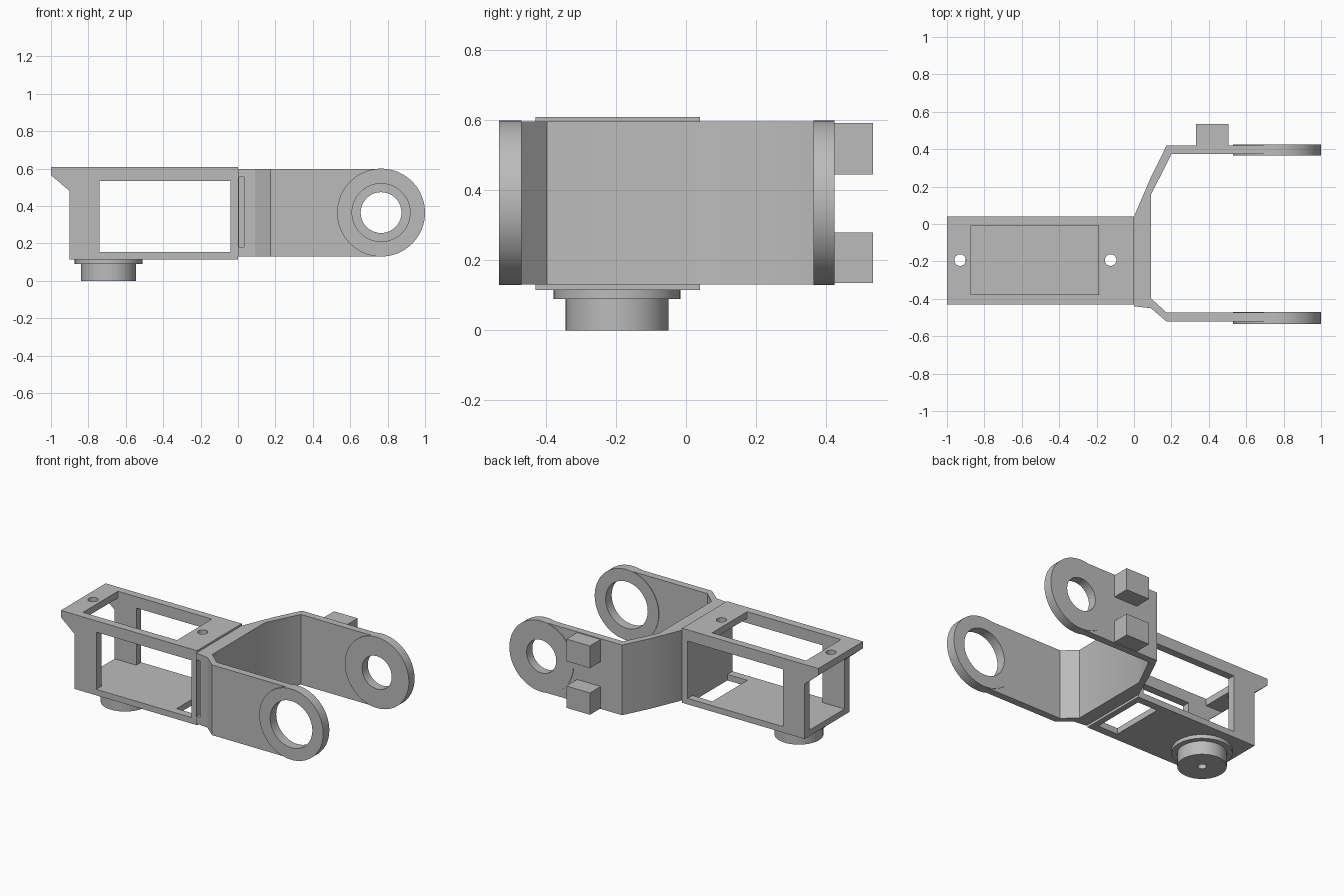
import bpy, bmesh, math
from mathutils import Vector

cube = bpy.data.objects.get("Cube")
if cube:
    bpy.data.objects.remove(cube, do_unlink=True)

grey = bpy.data.materials.new("plain grey")
grey.use_nodes = True
grey.diffuse_color = (0.5, 0.5, 0.5, 1)
grey.node_tree.nodes["Principled BSDF"].inputs["Base Color"].default_value = (0.5, 0.5, 0.5, 1)


def prism(name, points, along):
    """Extrude a closed outline (3D points) by a vector."""
    bm = bmesh.new()
    face = bm.faces.new([bm.verts.new(p) for p in points])
    grown = bmesh.ops.extrude_face_region(bm, geom=[face])
    verts = [v for v in grown["geom"] if isinstance(v, bmesh.types.BMVert)]
    bmesh.ops.translate(bm, verts=verts, vec=along)
    bmesh.ops.recalc_face_normals(bm, faces=bm.faces)
    mesh = bpy.data.meshes.new(name)
    bm.to_mesh(mesh)
    bm.free()
    mesh.materials.append(grey)
    ob = bpy.data.objects.new(name, mesh)
    bpy.context.collection.objects.link(ob)
    return ob


def box(name, x, y, z):
    pts = [(x[0], y[0], z[0]), (x[1], y[0], z[0]), (x[1], y[1], z[0]), (x[0], y[1], z[0])]
    return prism(name, pts, (0, 0, z[1] - z[0]))


def cylinder(name, start, end, radius, sides=64):
    """Cylinder between two points along y or z."""
    start, along = Vector(start), Vector(end) - Vector(start)
    side = Vector((0, 0, 1)) if abs(along.y) > 0 else Vector((0, 1, 0))
    turn = [2 * math.pi * i / sides for i in range(sides)]
    pts = [start + radius * (Vector((1, 0, 0)) * math.cos(a) + side * math.sin(a)) for a in turn]
    return prism(name, pts, along)


def combine(target, tool, operation="DIFFERENCE"):
    """Apply a boolean and discard the tool."""
    mod = target.modifiers.new("shape", "BOOLEAN")
    mod.operation, mod.object, mod.solver = operation, tool, "EXACT"
    bpy.context.view_layer.objects.active = target
    bpy.ops.object.modifier_apply(modifier=mod.name)
    bpy.data.objects.remove(tool, do_unlink=True)


def smooth(ob):
    bpy.ops.object.select_all(action="DESELECT")
    ob.select_set(True)
    bpy.context.view_layer.objects.active = ob
    bpy.ops.object.shade_smooth_by_angle(angle=math.radians(30))


# Open cage with an overhanging lip at its right end
outline = [(-0.9, 0.115), (0, 0.115), (0, 0.61), (-1, 0.61), (-1, 0.565), (-0.9, 0.48)]
cage = prism("cage", [(x, -0.43, z) for x, z in outline], (0, 0.47, 0))
inner_y = (-0.377, -0.01)
combine(cage, box("cavity", (-1.1, -0.04), inner_y, (0.155, 0.565)))
combine(cage, box("side_windows", (-0.74, -0.04), (-1, 1), (0.155, 0.535)))
combine(cage, box("top_window", (-0.875, -0.185), inner_y, (0.5, 0.7)))
combine(cage, box("floor_window", (-0.187, -0.04), inner_y, (0, 0.2)))
for x in (-0.93, -0.125):
    combine(cage, cylinder("screw_hole", (x, -0.193, 0.5), (x, -0.193, 0.7), 0.031, 32))
smooth(cage)

# Pivot under the floor: flange and boss with a small blind hole
px, py = -0.692, -0.197
flange = cylinder("pivot_flange", (px, py, 0.09), (px, py, 0.12), 0.181)
boss = cylinder("pivot_boss", (px, py, 0), (px, py, 0.1), 0.147)
combine(boss, cylinder("pivot_hole", (px, py, -0.1), (px, py, 0.06), 0.026, 32))
smooth(flange)
smooth(boss)

# Fork: web and two arms
ex, ez = 0.765, 0.365
plan = [(0, -0.44), (0.09, -0.45), (0.175, -0.522), (ex, -0.522), (ex, -0.474),
        (0.175, -0.474), (0.09, -0.397), (0.09, 0.155), (0.2, 0.374), (ex, 0.374),
        (ex, 0.421), (0.175, 0.421), (0.09, 0.25), (0, 0.04)]
fork = prism("fork", [(x, y, 0.131) for x, y in plan], (0, 0, 0.466))
combine(fork, box("web_slot", (0.005, 0.032), (-0.6, -0.15), (0.18, 0.555)))

# Round eyes at the arm ends, wider bore in front
for y0, y1, bore in ((-0.534, -0.47, 0.155), (0.365, 0.425, 0.109)):
    combine(fork, cylinder("eye", (ex, y0, ez), (ex, y1, ez), 0.235, 96), "UNION")
    combine(fork, cylinder("bore", (ex, y0 - 0.05, ez), (ex, y1 + 0.05, ez), bore))
smooth(fork)

# Stop blocks on the back of the rear arm
for name, z in (("lower_stop", (0.135, 0.28)), ("upper_stop", (0.445, 0.592))):
    box(name, (0.332, 0.505), (0.41, 0.534), z)
